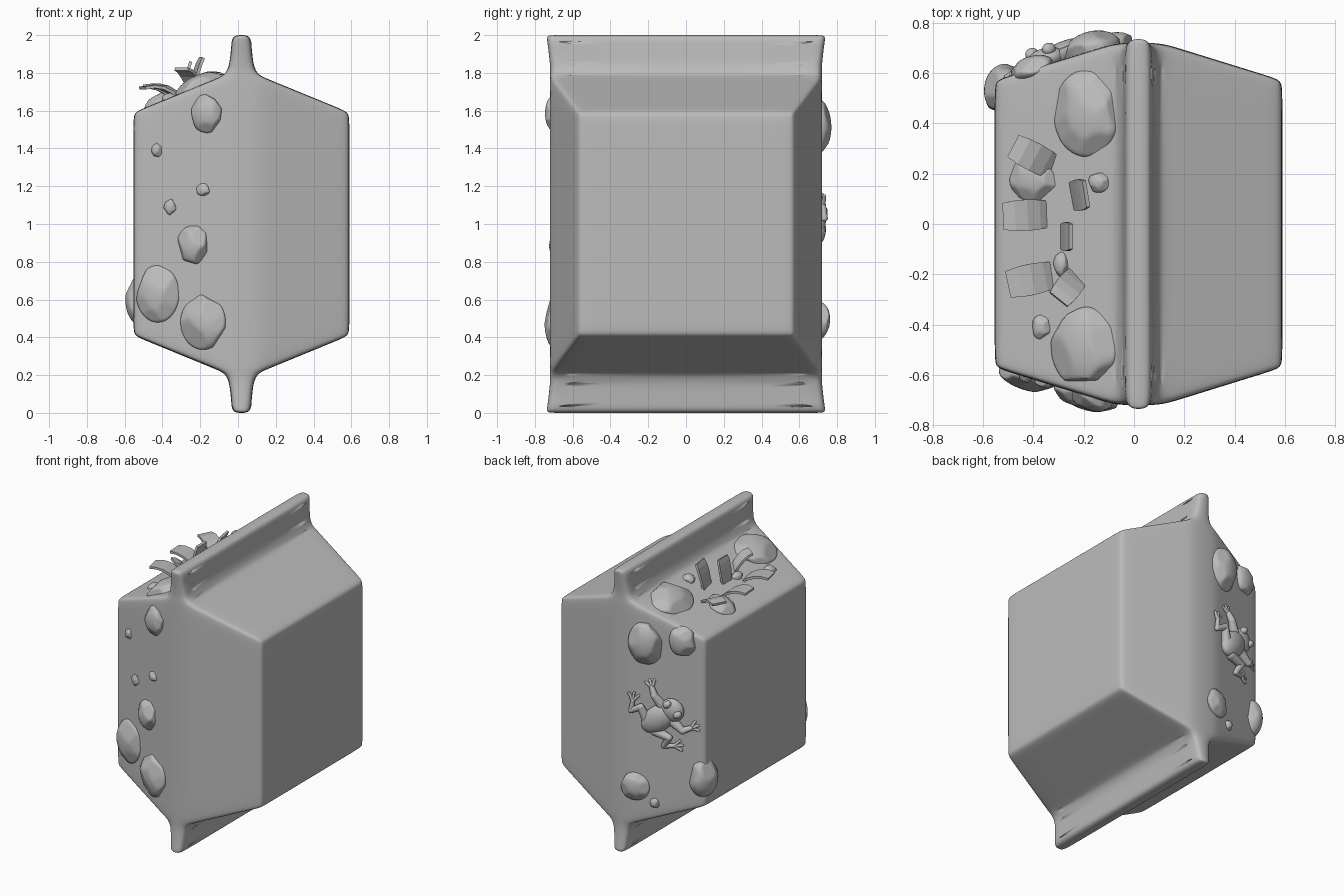
import bpy, bmesh, math, random
from mathutils import Vector, Matrix

if "Cube" in bpy.data.objects:
    bpy.data.objects.remove(bpy.data.objects["Cube"])

random.seed(4)
grey = bpy.data.materials.new("stone grey")
grey.diffuse_color = (0.5, 0.5, 0.5, 1)
grey.use_nodes = True
grey.node_tree.nodes["Principled BSDF"].inputs["Base Color"].default_value = grey.diffuse_color
CX = 0.018                                   # middle of the block in x


def finish(bm, name, smooth=True):
    bmesh.ops.recalc_face_normals(bm, faces=bm.faces)
    me = bpy.data.meshes.new(name)
    bm.to_mesh(me)
    bm.free()
    me.materials.append(grey)
    for p in me.polygons:
        p.use_smooth = smooth
    ob = bpy.data.objects.new(name, me)
    bpy.context.collection.objects.link(ob)
    return ob


def hy(d):                                   # half depth at distance d from the seam
    return 0.722 - 0.31 * max(0, d - 0.085)


def hz(d):                                   # half height at distance d from the seam
    return 0.79 - 0.41 * max(0, d - 0.085)


# block: a box swelling to a seam, with a flange above and below
bm = bmesh.new()
bmesh.ops.create_cube(bm, size=2)
cuts = [(0, c) for c in (-0.89, -0.27, -0.15, 0.15, 0.27, 0.89)]
cuts += [(a, s * 0.91) for a in (1, 2) for s in (-1, 1)]
for axis, c in cuts:
    n = Vector((0, 0, 0))
    n[axis] = 1
    bmesh.ops.bisect_plane(bm, geom=bm.verts[:] + bm.edges[:] + bm.faces[:],
                           plane_co=n * c, plane_no=n)
for v in bm.verts:
    x = v.co.x * 0.572
    v.co = (x, v.co.y * hy(abs(x)), v.co.z * hz(abs(x)))
bm.normal_update()
for s in (1, -1):
    faces = [f for f in bm.faces if f.normal.z * s > 0.9
             and abs(f.calc_center_median().x) < 0.03]
    for d, z, grow in ((0.062, 0.845, 1.0), (0.052, 0.965, 1.02), (0.043, 1.002, 1.01)):
        geo = bmesh.ops.extrude_face_region(bm, geom=faces)["geom"]
        old = [f for f in faces if f.is_valid]
        if old:
            bmesh.ops.delete(bm, geom=old, context='FACES_ONLY')
        faces = [g for g in geo if isinstance(g, bmesh.types.BMFace)]
        for v in {v for f in faces for v in f.verts}:
            v.co = (math.copysign(d, v.co.x), v.co.y * grow, s * z)
block = finish(bm, "block")
block.location = (CX, 0, 1)
sub = block.modifiers.new("round", 'SUBSURF')
sub.levels = sub.render_levels = 3


def frame(side, p, q):
    """Matrix on the left half of a side: local x and y in the face, z outward."""
    d = abs(p - CX)
    if side == "top":
        loc, a, b = (p, q, 1 + hz(d)), (1, 0, 0.41), (0, 1, 0)
    elif side == "front":
        loc, a, b = (p, -hy(d), q), (1, -0.31, 0), (0, 0, 1)
    else:
        loc, a, b = (p, hy(d), q), (-1, -0.31, 0), (0, 0, 1)
    a, b = Vector(a).normalized(), Vector(b)
    m = Matrix((a, b, a.cross(b))).transposed().to_4x4()
    m.translation = loc
    return m


def stone(name, m, w, h, t):
    """Pebble: a ball cut flat by a few random planes, half sunk in the face."""
    bm = bmesh.new()
    bmesh.ops.create_icosphere(bm, subdivisions=4, radius=1)
    for i in range(9):
        ang = i * 0.9 + random.uniform(-0.3, 0.3)
        n = Vector((math.cos(ang), math.sin(ang), random.uniform(-0.1, 0.9))).normalized()
        lim = random.uniform(0.8, 0.93)
        for v in bm.verts:
            over = v.co.dot(n) - lim
            if over > 0:
                v.co -= n * over
    bm.transform(m @ Matrix.Diagonal((w * 0.54, h * 0.54, t, 1)))
    return finish(bm, name)


# stones: position on the face, width, height, bulge
stones = {
    "front": [(-.165, 1.585, .17, .19, .05), (-.43, 1.39, .055, .07, .02),
              (-.185, 1.18, .07, .065, .02), (-.36, 1.09, .065, .08, .02),
              (-.235, .89, .17, .19, .05), (-.425, .63, .22, .28, .05),
              (-.185, .48, .23, .27, .055)],
    "top": [(-.19, .44, .26, .32, .055), (-.20, -.49, .26, .30, .055),
            (-.40, .18, .19, .17, .04), (-.14, .165, .085, .075, .03),
            (-.29, -.16, .06, .09, .025), (-.37, -.41, .075, .09, .025)],
    "back": [(-.17, 1.515, .22, .28, .075), (-.405, 1.56, .17, .20, .05),
             (-.10, .49, .18, .18, .045), (-.227, .39, .06, .07, .025)],
}
for side, rows in stones.items():
    for i, (p, q, w, h, t) in enumerate(rows):
        stone(f"{side}_stone_{i + 1}", frame(side, p, q), w, h, t)
# stone wrapping the back left corner
stone("corner_stone", Matrix.Translation((-.51, .53, .6)), .16, .2, .14)

# leaves: curved strips from base to tip on the top slope
leaves = [((-.31, .22, 1.66), (-.48, .31, 1.73), .12),
          ((-.33, .04, 1.65), (-.52, .03, 1.72), .13),
          ((-.31, -.20, 1.66), (-.50, -.24, 1.72), .13),
          ((-.22, -.20, 1.69), (-.30, -.30, 1.82), .11),
          ((-.25, .11, 1.67), (-.19, .12, 1.88), .13),
          ((-.29, -.05, 1.65), (-.25, -.05, 1.86), .12)]
for i, (base, tip, w) in enumerate(leaves):
    a, c = Vector(base), Vector(tip)
    b = (a + c) / 2 + Vector((0, 0, 0.06))
    side = (c - a).cross(Vector((0, 0, 1))).normalized() * w / 2
    bm = bmesh.new()
    prev = None
    for k in range(5):
        t = k / 4
        p = a * (1 - t) ** 2 + b * 2 * t * (1 - t) + c * t * t
        s = side * (0.75 + 0.7 * t * (1.1 - t))
        row = [bm.verts.new(p - s), bm.verts.new(p + s)]
        if prev:
            bm.faces.new((prev[0], prev[1], row[1], row[0]))
        prev = row
    leaf = finish(bm, f"leaf_{i + 1}", False)
    sol = leaf.modifiers.new("thickness", 'SOLIDIFY')
    sol.thickness, sol.offset = 0.016, 0


# frog on the back side, head pointing up and to the left face
frog = frame("back", -0.26, 1.0)


def blob(name, pos, size, turn=0.0):
    bm = bmesh.new()
    bmesh.ops.create_uvsphere(bm, u_segments=24, v_segments=14, radius=1)
    bm.transform(frog @ Matrix.Translation(pos) @ Matrix.Rotation(turn, 4, 'Z')
                 @ Matrix.Diagonal((*size, 1)))
    return finish(bm, name)


def limb(name, pts, radii):
    """Tapered tube through points in the frog's frame, with ball joints."""
    bm = bmesh.new()
    for p, r in zip(pts, radii):
        bmesh.ops.create_uvsphere(bm, u_segments=12, v_segments=8, radius=r,
                                  matrix=Matrix.Translation(p))
    for p, q, r, s in zip(pts, pts[1:], radii, radii[1:]):
        p, q = Vector(p), Vector(q)
        rot = (q - p).to_track_quat('Z', 'Y').to_matrix().to_4x4()
        bmesh.ops.create_cone(bm, segments=12, radius1=r, radius2=s,
                              depth=(q - p).length,
                              matrix=Matrix.Translation((p + q) / 2) @ rot)
    bm.transform(frog)
    return finish(bm, name)


blob("frog_body", (-.005, 0, .015), (.135, .085, .055), 0.72)
blob("frog_head", (.09, .075, .02), (.075, .082, .045), 0.72)
blob("frog_eye_upper", (.065, .125, .055), (.03, .024, .025), 0.72)
blob("frog_eye_lower", (.135, .06, .055), (.03, .024, .025), 0.72)
legs = {"fore_leg_upper": [(.02, .09, .01), (-.03, .16, .025), (-.05, .21, .012)],
        "fore_leg_lower": [(.09, -.01, .01), (.16, -.06, .025), (.21, -.04, .012)],
        "hind_leg_upper": [(-.08, -.03, .015), (-.12, .07, .03), (-.19, .03, .015), (-.18, .10, .012)],
        "hind_leg_lower": [(-.03, -.09, .015), (.07, -.12, .03), (.03, -.19, .015), (.10, -.18, .012)]}
for name, pts in legs.items():
    limb("frog_" + name, pts, [.034, .024, .018, .014][:len(pts)])
    end = Vector(pts[-1])
    way = (end - Vector(pts[-2])).normalized()
    for k in (-1, 0, 1):                     # three toes per foot
        toe = Matrix.Rotation(k * 0.65, 3, 'Z') @ way
        limb(f"frog_{name}_toe_{k + 2}", [end, end + toe * 0.055], [.012, .009])
